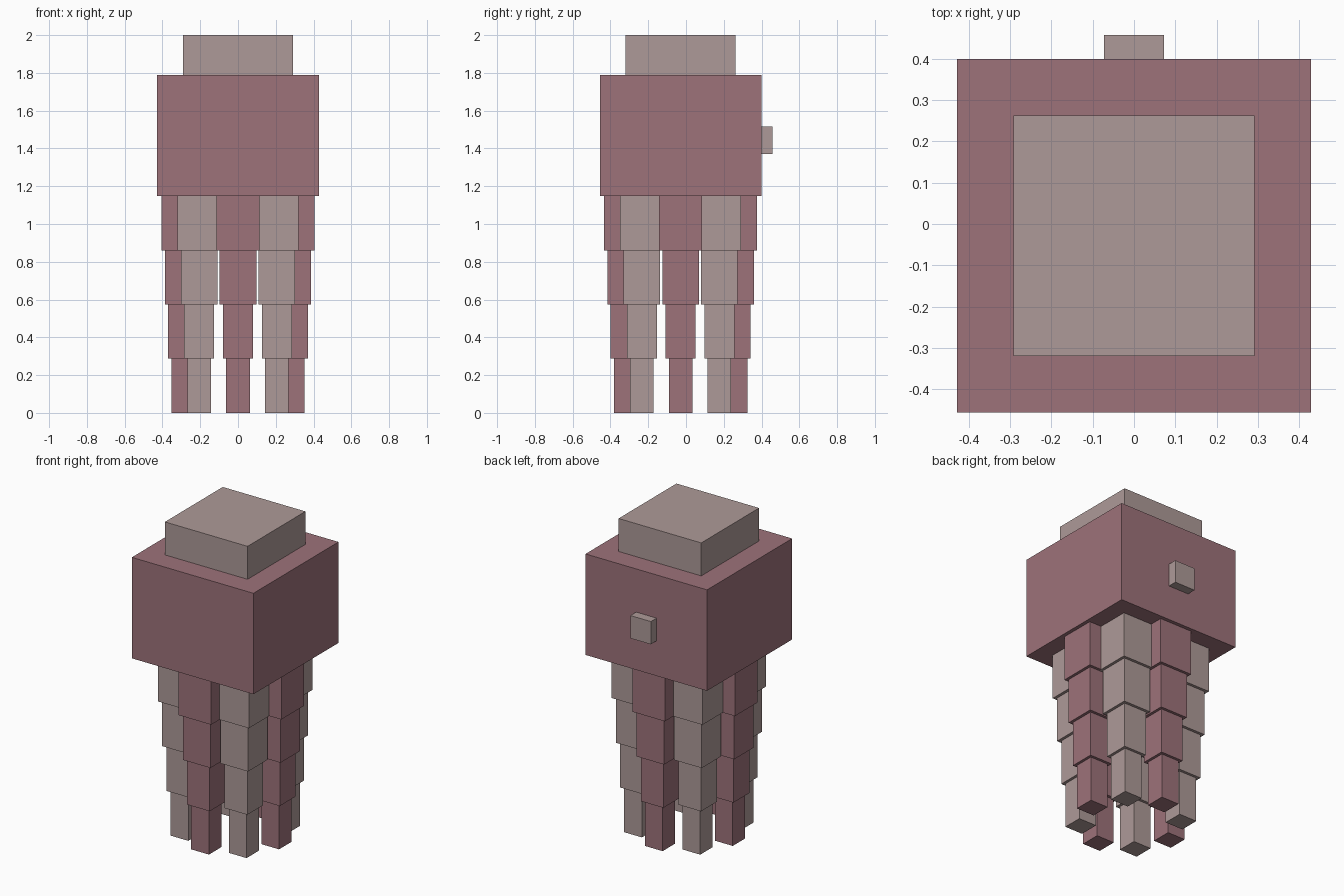
import bpy, bmesh, math
from mathutils import Matrix, Vector

if "Cube" in bpy.data.objects:
    bpy.data.objects.remove(bpy.data.objects["Cube"])

CY = -0.0285  # depth centre of the body


def material(name, rgb):
    m = bpy.data.materials.new(name)
    m.diffuse_color = (*rgb, 1)
    m.use_nodes = True
    m.node_tree.nodes["Principled BSDF"].inputs["Base Color"].default_value = m.diffuse_color
    return m


mauve = material("dusty_mauve", (0.337, 0.169, 0.195))
taupe = material("pale_taupe", (0.423, 0.323, 0.314))


def add_box(bm, lo, hi):
    lo, hi = Vector(lo), Vector(hi)
    bmesh.ops.create_cube(bm, size=1, matrix=Matrix.Translation((lo + hi) / 2)
                          @ Matrix.Diagonal((*(hi - lo), 1)))


def make(name, mat, boxes):
    bm = bmesh.new()
    for lo, hi in boxes:
        add_box(bm, lo, hi)
    me = bpy.data.meshes.new(name)
    bm.to_mesh(me)
    bm.free()
    me.materials.append(mat)
    ob = bpy.data.objects.new(name, me)
    bpy.context.collection.objects.link(ob)


def block(cx, cy, half, z0, z1):
    return (cx - half, cy - half, z0), (cx + half, cy + half, z1)


# Body, raised cap and rear knob
make("body", mauve, [block(0, CY, 0.428, 1.147, 1.79)])
make("cap", taupe, [block(0, CY, 0.291, 1.79, 2.0)])
make("rear_knob", taupe, [((-0.072, 0.3995, 1.37), (0.072, 0.457, 1.515))])

# Ring of eight stepped tentacles in alternating colours
halves = [0.0625, 0.0795, 0.097, 0.1145]  # bottom to top
step = 1.147 / 4
for i in range(8):
    a = i * math.pi / 4
    x, y = 0.2905 * math.cos(a), CY + 0.2905 * math.sin(a)
    make(f"tentacle_{i + 1}", taupe if i % 2 else mauve,
         [block(x, y, h, k * step, (k + 1) * step) for k, h in enumerate(halves)])
